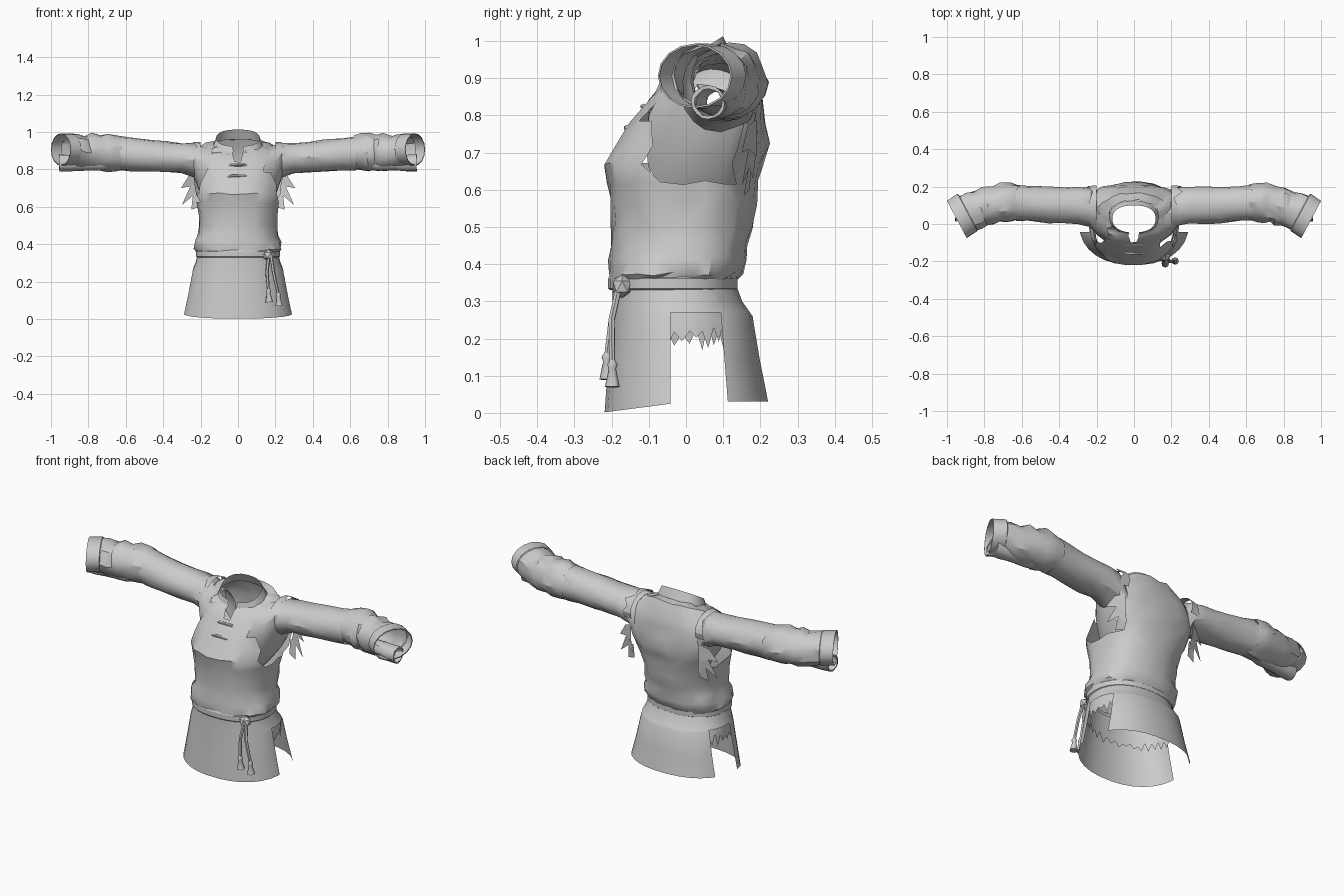
import bpy, bmesh, math, random
from mathutils import Vector

random.seed(4)
if "Cube" in bpy.data.objects:
    bpy.data.objects.remove(bpy.data.objects["Cube"], do_unlink=True)

cloth = bpy.data.materials.new("grey cloth")
cloth.use_nodes = True
cloth.diffuse_color = (0.6, 0.6, 0.6, 1)
cloth.node_tree.nodes["Principled BSDF"].inputs["Base Color"].default_value = (0.6, 0.6, 0.6, 1)


def finish(name, bm, angle=28):
    """Turn a bmesh into a shaded object."""
    bmesh.ops.recalc_face_normals(bm, faces=bm.faces)
    me = bpy.data.meshes.new(name)
    bm.to_mesh(me)
    bm.free()
    me.materials.append(cloth)
    ob = bpy.data.objects.new(name, me)
    bpy.context.collection.objects.link(ob)
    bpy.ops.object.select_all(action='DESELECT')
    ob.select_set(True)
    bpy.context.view_layer.objects.active = ob
    bpy.ops.object.shade_smooth_by_angle(angle=math.radians(angle))


def skin(rows, caps=False):
    """Bridge closed rings of points."""
    bm = bmesh.new()
    vs = [[bm.verts.new(p) for p in row] for row in rows]
    n = len(vs[0])
    for a, b in zip(vs, vs[1:]):
        for i in range(n):
            j = (i + 1) % n
            bm.faces.new((a[i], a[j], b[j], b[i]))
    if caps:
        bm.faces.new(vs[0])
        bm.faces.new(vs[-1])
    return bm


def cut(bm, rule):
    """Remove the faces whose centre meets a rule."""
    gone = [f for f in bm.faces if rule(f.calc_center_median())]
    bmesh.ops.delete(bm, geom=gone, context='FACES')


def power(v, e):
    return math.copysign(abs(v) ** e, v)


def level(z, rx, front, back, tilt=0, seg=26, e=0.85):
    """Body ring with a face centred on the front; tilt raises its back."""
    cy, ry = (front + back) / 2, (back - front) / 2
    out = []
    for i in range(seg):
        t = -math.pi / 2 + (i + 0.5) * 2 * math.pi / seg
        y = cy + ry * power(math.sin(t), e)
        out.append(Vector((rx * power(math.cos(t), e), y, z + tilt * (y - .04))))
    return out


def open_throat(bm):
    """Cut the front column of faces at the neck and narrow it to a slit."""
    cut(bm, lambda c: abs(c.x) < .012 and c.y < 0 and c.z > .825)
    for v in bm.verts:
        if abs(v.co.x) < .04 and v.co.y < 0 and v.co.z > .825:
            v.co.x = math.copysign(min(.028, .012 + .25 * (v.co.z - .84)), v.co.x)


def crumple(bm, amount):
    for v in bm.verts:
        v.co += Vector([random.uniform(-amount, amount) for _ in range(3)])


def ring_along(x, y, z, ry, rz, yaw, s, seg=16):
    """Ring around an arm, turned by yaw; s mirrors it."""
    a = math.radians(yaw)
    out = []
    for i in range(seg):
        t = 2 * math.pi * i / seg
        w = ry * math.cos(t)
        out.append(Vector((s * (x - math.sin(a) * w), y + math.cos(a) * w, z + rz * math.sin(t))))
    return out


def cord(name, pts, radii, seg=6):
    """Closed round tube through points."""
    pts = [Vector(p) for p in pts]
    rows = []
    for i, p in enumerate(pts):
        d = (pts[min(i + 1, len(pts) - 1)] - pts[max(i - 1, 0)]).normalized()
        side = d.cross(Vector((0.1, 1, 0.05))).normalized()
        up = side.cross(d)
        rows.append([p + radii[i] * (side * math.cos(k * math.tau / seg) + up * math.sin(k * math.tau / seg))
                     for k in range(seg)])
    finish(name, skin(rows, True), 50)


# bodice with a wide upper back, torn armholes and a throat slit
body = [(.355, .215, -.205, .135), (.375, .232, -.212, .15), (.415, .23, -.207, .163), (.45, .212, -.2, .165),
        (.5, .21, -.198, .18), (.56, .213, -.2, .188), (.62, .22, -.21, .196), (.67, .228, -.221, .21),
        (.72, .226, -.188, .222), (.78, .222, -.15, .216), (.84, .224, -.1, .21), (.885, .22, -.068, .198),
        (.918, .185, -.055, .165, .35), (.934, .13, -.05, .125, .35)]
bm = skin([level(*r) for r in body])
open_throat(bm)
crumple(bm, .006)
bmesh.ops.triangulate(bm, faces=[f for f in bm.faces if abs(f.calc_center_median().x) > .12])
cut(bm, lambda c: abs(c.x) > .15 and .61 < c.z < .86 and -.1 < c.y < .12)
for v in bm.verts:
    flare = max(0, 1 - abs(v.co.z - .77) / .2)
    if v.co.y > .08 and abs(v.co.x) > .09:
        v.co.x *= 1 + .2 * flare
        v.co.y += .2 * flare * max(0, abs(v.co.x) - .12)
finish("bodice", bm, 42)

# standing collar, low and open at the front
bm = skin([level(.93, .132, -.052, .125, .35), level(.976, .116, -.045, .1, .62)])
open_throat(bm)
finish("collar", bm)

# skirt, cut open on both sides
bm = skin([level(*r, seg=30, e=.9) for r in
           [(.36, .212, -.198, .13), (.3, .228, -.199, .152), (.26, .245, -.201, .18),
            (.14, .268, -.21, .2), (.03, .293, -.22, .222)]])
for v in bm.verts:
    if v.co.z < .05:
        v.co.z = max(0, v.co.z - .13 * max(0, -v.co.y))
for co, no in (((0, -.042, 0), (0, 1, 0)), ((0, .115, 0), (0, 1, .08)), ((0, 0, .27), (0, 0, 1))):
    bmesh.ops.bisect_plane(bm, geom=bm.verts[:] + bm.edges[:] + bm.faces[:], plane_co=co, plane_no=no)
cut(bm, lambda c: c.z < .27 and -.042 < c.y < .115 - .08 * c.z and abs(c.x) > .15)
finish("skirt", bm)

# ragged lining inside the skirt
top = level(.34, .208, -.19, .13, 0, 70, .9)
mid = level(.255, .232, -.192, .165, 0, 70, .9)
low = level(.22, .236, -.192, .17, 0, 70, .9)
for i, p in enumerate(low):
    p.z = random.uniform(.165, .21) if i % 2 else random.uniform(.205, .245)
finish("ragged_lining", skin([top, mid, low]))

# belt
finish("belt", skin([level(*r, seg=30, e=.88) for r in
                     [(.33, .218, -.206, .135), (.335, .224, -.21, .14), (.362, .224, -.21, .14),
                      (.37, .216, -.205, .134)]]))

# belt knot with two hanging cords and tassels
bm = bmesh.new()
bmesh.ops.create_icosphere(bm, subdivisions=1, radius=.032)
for v in bm.verts:
    v.co = Vector((v.co.x * 1.05 + .165, v.co.y * .9 - .172, v.co.z + .34))
finish("belt_knot", bm)
for n, (x, y, z) in enumerate([(.163, -.213, .15), (.216, -.198, .13)]):
    cord("belt_cord_%d" % (n + 1), [(.165 + n * .012, -.18, .34), (.155 + n * .035, -.2, .25), (x, y, z)],
         [.009, .009, .008])
    cord("tassel_%d" % (n + 1), [(x, y, z + .012), (x, y, z), (x, y, z - .012), (x + .004, y, z - .06)],
         [.007, .014, .01, .02], 8)

# chest toggles
for n, (y, z) in enumerate([(-.115, .822), (-.16, .765)]):
    cord("toggle_%d" % (n + 1), [(-.07, y + .02, z - .012), (-.035, y, z + .002), (.035, y, z + .002),
                                 (.07, y + .02, z - .012)], [.005, .008, .008, .005])

# the inner end of the sleeve spreads into the bodice
upper = [(.13, .03, .735, .14, .18, 0), (.195, .06, .785, .122, .14, 0), (.235, .092, .848, .104, .09, 0),
         (.3, .1, .861, .098, .08, 0), (.38, .1, .865, .098, .082, 0), (.46, .102, .871, .096, .085, 0),
         (.56, .108, .879, .094, .088, 2), (.63, .114, .885, .094, .092, 0)]
puff = [(.62, .115, .888, .096, .09, 0), (.66, .116, .89, .101, .099, 0), (.7, .112, .892, .106, .102, -5),
        (.74, .106, .89, .097, .095, -10), (.78, .097, .893, .104, .099, -15), (.82, .085, .89, .098, .09, -22),
        (.855, .074, .897, .104, .09, -26), (.9, .057, .904, .104, .083, -28)]
cuff = [(.888, .064, .906, .107, .084, -28), (.891, .062, .906, .113, .087, -28),
        (.947, .024, .906, .113, .087, -28), (.947, .024, .906, .108, .082, -28)]
fold = [(.66, .09, .836, .035, .03, 0), (.74, .08, .832, .046, .04, 0), (.84, .07, .836, .042, .042, 0),
        (.9, .064, .833, .046, .044, 0), (.955, .06, .835, .045, .045, 0), (.955, .06, .835, .037, .037, 0)]
for s, hand in ((1, "left"), (-1, "right")):
    # sleeve, bunched forearm, cuff and hanging fold
    for part, rings, amount in (("sleeve", upper, .004), ("bunched_forearm", puff, .006),
                                ("cuff", cuff, 0), ("forearm_fold", fold, .002)):
        bm = skin([ring_along(*r, s) for r in rings])
        crumple(bm, amount)
        finish(hand + "_" + part, bm, 32)
    # shoulder cap with a torn edge, open underneath
    rows = [ring_along(.2, .095, .862, .112, .085, 0, s), ring_along(.235, .097, .86, .106, .085, 0, s)]
    for p in rows[1]:
        p.x += s * random.uniform(-.025, .025)
    bm = skin(rows)
    cut(bm, lambda c: c.z < .83)
    finish(hand + "_shoulder_edge", bm)
    # torn points along the side of the back panel
    bm = bmesh.new()
    for poly in ([(.21, .19, .79), (.26, .165, .77), (.305, .15, .7), (.25, .17, .71), (.21, .19, .69)],
                 [(.21, .19, .71), (.25, .17, .72), (.3, .15, .61), (.24, .17, .66), (.2, .18, .63)],
                 [(.2, .18, .68), (.24, .17, .67), (.25, .155, .585), (.2, .17, .6)]):
        bm.faces.new([bm.verts.new((s * x, y, z)) for x, y, z in poly])
    finish(hand + "_torn_points", bm)
